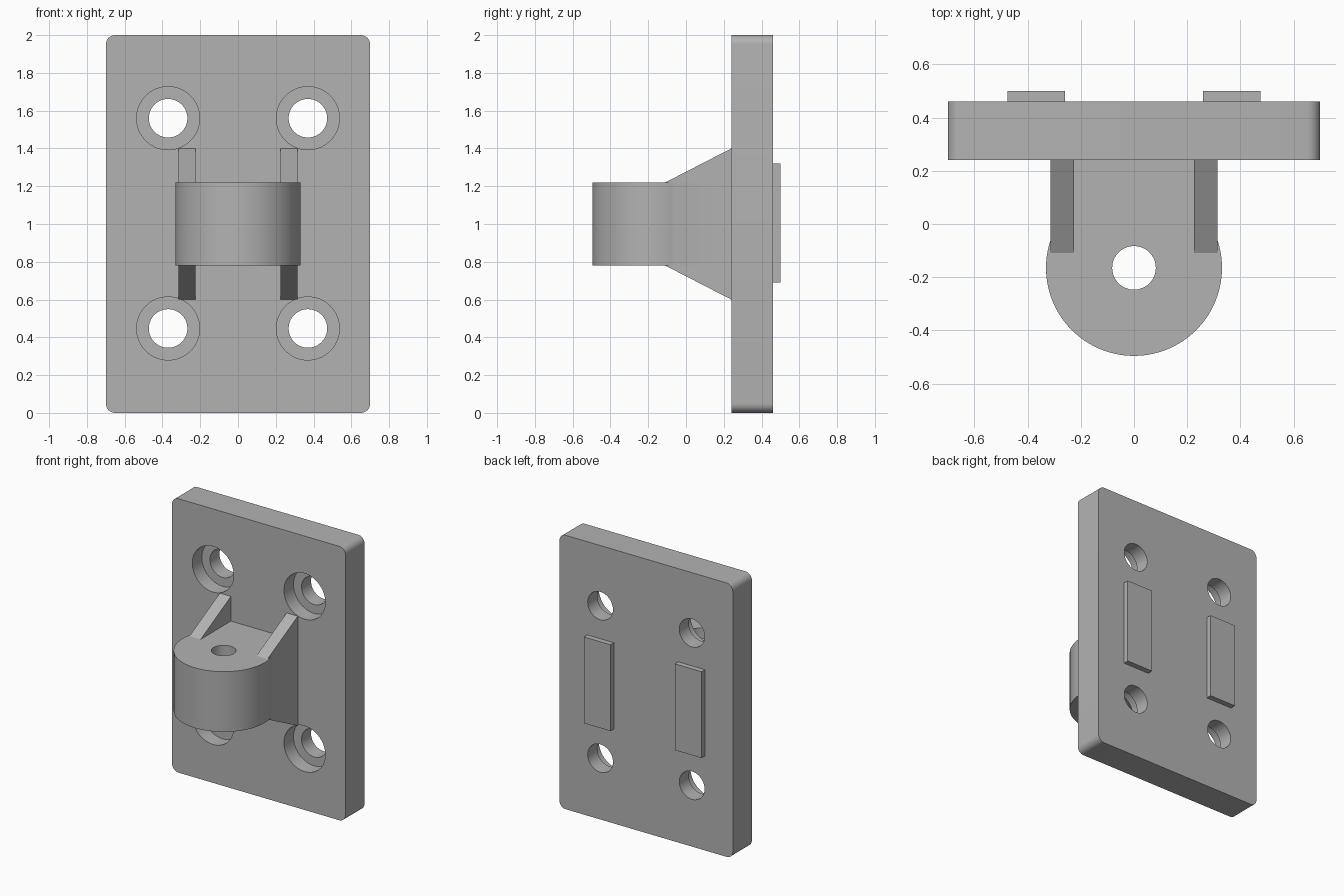
import bpy, bmesh
from math import pi, cos, sin, acos
from mathutils import Vector

cube = bpy.data.objects.get("Cube")
if cube:
    bpy.data.objects.remove(cube, do_unlink=True)

grey = bpy.data.materials.new("plain grey")
grey.use_nodes = True
grey.diffuse_color = (0.45, 0.45, 0.45, 1)
grey.node_tree.nodes["Principled BSDF"].inputs["Base Color"].default_value = grey.diffuse_color


def arc(cx, cy, r, start, end, steps):
    angles = [start + (end - start) * i / steps for i in range(steps + 1)]
    return [(cx + r * cos(a), cy + r * sin(a)) for a in angles]


def circle(cx, cy, r, steps=64):
    return arc(cx, cy, r, 0, 2 * pi, steps)[:-1]


def prism(name, outline, axis, low, high):
    """Extrude a flat outline along one axis, from low to high."""
    def place(p):
        co = list(p)
        co.insert(axis, low)
        return co
    push = Vector((0, 0, 0))
    push[axis] = high - low
    bm = bmesh.new()
    face = bm.faces.new([bm.verts.new(place(p)) for p in outline])
    made = bmesh.ops.extrude_face_region(bm, geom=[face])["geom"]
    moved = [v for v in made if isinstance(v, bmesh.types.BMVert)]
    bmesh.ops.translate(bm, verts=moved, vec=push)
    bmesh.ops.recalc_face_normals(bm, faces=bm.faces)
    mesh = bpy.data.meshes.new(name)
    bm.to_mesh(mesh)
    bm.free()
    mesh.materials.append(grey)
    obj = bpy.data.objects.new(name, mesh)
    bpy.context.collection.objects.link(obj)
    return obj


def rectangle(x0, y0, x1, y1):
    return [(x0, y0), (x1, y0), (x1, y1), (x0, y1)]


def activate(obj):
    bpy.ops.object.select_all(action="DESELECT")
    obj.select_set(True)
    bpy.context.view_layer.objects.active = obj


def cut(obj, cutter):
    cutter.hide_render = True
    activate(obj)
    mod = obj.modifiers.new("cut", "BOOLEAN")
    mod.operation, mod.solver, mod.object = "DIFFERENCE", "EXACT", cutter
    bpy.ops.object.modifier_apply(modifier=mod.name)
    bpy.data.objects.remove(cutter, do_unlink=True)


def smooth(obj):
    activate(obj)
    bpy.ops.object.shade_smooth_by_angle(angle=pi / 6)


FRONT, BACK = 0.24, 0.46      # plate faces
BOTTOM, TOP = 0.78, 1.22      # boss faces

# Mounting plate with rounded corners
r, half = 0.05, 0.70
corners = [(half - r, 2 - r), (r - half, 2 - r), (r - half, r), (half - r, r)]
outline = []
for i, (x, z) in enumerate(corners):
    outline += arc(x, z, r, i * pi / 2, (i + 1) * pi / 2, 8)
plate = prism("mounting_plate", outline, 1, FRONT, BACK)

# Counterbored screw holes
for x in (-0.37, 0.37):
    for z in (0.447, 1.56):
        cut(plate, prism("screw_hole", circle(x, z, 0.102), 1, 0.1, 0.6))
        cut(plate, prism("counterbore", circle(x, z, 0.167), 1, 0.1, FRONT + 0.11))
smooth(plate)

# Boss with a round nose and a vertical pin hole
width, radius, centre = 0.315, 0.331, -0.165
a = acos(width / radius)
outline = arc(0, centre, radius, a, -pi - a, 64) + [(-width, FRONT), (width, FRONT)]
boss = prism("pivot_boss", outline, 2, BOTTOM, TOP)
cut(boss, prism("pin_hole", circle(0, centre, 0.082), 2, 0.5, 1.5))
smooth(boss)

# Sloped gussets above and below the boss, locating pads on the back
for side, s in (("left", 1), ("right", -1)):
    x0, x1 = sorted((s * 0.225, s * width))
    for level, z, tip in (("upper", TOP, 1.40), ("lower", BOTTOM, 0.60)):
        prism(f"{side}_{level}_gusset", [(FRONT, z), (FRONT, tip), (-0.11, z)], 0, x0, x1)
    p0, p1 = sorted((s * 0.26, s * 0.475))
    prism(f"{side}_back_pad", rectangle(p0, 0.69, p1, 1.32), 1, BACK, 0.50)
